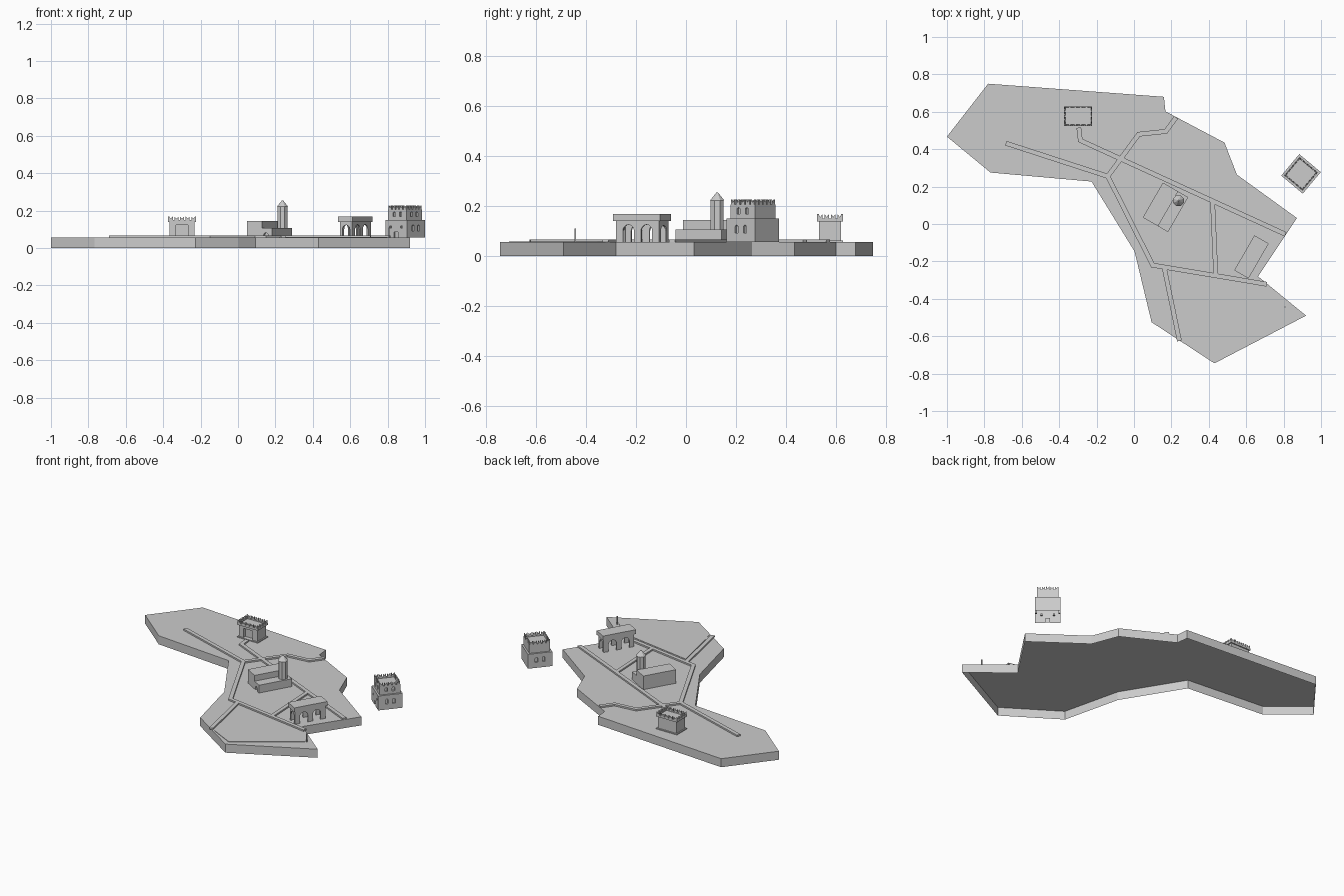
import bpy, bmesh
from math import radians, cos, sin, pi
from mathutils import Matrix, Vector

if "Cube" in bpy.data.objects:
    bpy.data.objects.remove(bpy.data.objects["Cube"])

G = 0.056  # ground level


def prism(name, parts):
    """parts: list of (2D outline, low, high, matrix), joined into one object."""
    bm = bmesh.new()
    for pts, lo, hi, m in parts:
        a = [bm.verts.new(m @ Vector((x, y, lo))) for x, y in pts]
        b = [bm.verts.new(m @ Vector((x, y, hi))) for x, y in pts]
        bm.faces.new(a)
        bm.faces.new(b)
        for i in range(len(pts)):
            j = (i + 1) % len(pts)
            bm.faces.new((a[i], a[j], b[j], b[i]))
    bmesh.ops.recalc_face_normals(bm, faces=bm.faces)
    me = bpy.data.meshes.new(name)
    bm.to_mesh(me)
    bm.free()
    ob = bpy.data.objects.new(name, me)
    bpy.context.collection.objects.link(ob)
    return ob


def open_bottom(ob):
    """Remove the lowest downward faces, leaving a shell."""
    bm = bmesh.new()
    bm.from_mesh(ob.data)
    low = min(v.co.z for v in bm.verts) + 1e-4
    bmesh.ops.delete(bm, geom=[f for f in bm.faces if all(v.co.z < low for v in f.verts)], context='FACES')
    bm.to_mesh(ob.data)
    bm.free()


def rect(x0, x1, y0, y1):
    return [(x0, y0), (x1, y0), (x1, y1), (x0, y1)]


def box(sx, sy):
    return rect(-sx / 2, sx / 2, -sy / 2, sy / 2)


def arch(w, spring, bottom=0.0, n=8):
    r = w / 2
    return [(-r, bottom), (r, bottom)] + [(r * cos(pi * i / n), spring + r * sin(pi * i / n)) for i in range(n + 1)]


def place(x, y, deg):
    return Matrix.Translation((x, y, 0)) @ Matrix.Rotation(radians(deg), 4, 'Z')


def wall(m, turn, dist, along=0.0, z=0.0):
    """Frame on a wall: local x along it, y up, z outward; turn 0 faces local -y."""
    return (m @ Matrix.Rotation(radians(turn), 4, 'Z') @ Matrix.Translation((along, -dist, z))
            @ Matrix.Rotation(pi / 2, 4, 'X'))


def cut(ob, parts):
    cutter = prism("cutter", parts)
    mod = ob.modifiers.new("openings", 'BOOLEAN')
    mod.operation, mod.solver, mod.object = 'DIFFERENCE', 'EXACT', cutter
    bpy.context.view_layer.objects.active = ob
    bpy.ops.object.modifier_apply(modifier=mod.name)
    bpy.data.objects.remove(cutter)


def road(name, pts, w=0.025):
    p = [Vector(q) for q in pts]
    left, right = [], []
    for i, c in enumerate(p):
        d0 = (c - p[i - 1]).normalized() if i else (p[1] - c).normalized()
        d1 = (p[i + 1] - c).normalized() if i < len(p) - 1 else d0
        t = (d0 + d1).normalized()
        n = Vector((-t.y, t.x)) * (w / 2 / max(t.dot(d0), 0.3))
        left.append(tuple(c + n))
        right.append(tuple(c - n))
    open_bottom(prism(name, [(left + right[::-1], G, 0.066, Matrix())]))


def battlements(name, m, sx, sy, z, h, nx, ny):
    """Swallow-tail merlons round a rectangle."""
    parts = []
    for turn, length, dist, n in ((0, sx, sy / 2, nx), (180, sx, sy / 2, nx), (90, sy, sx / 2, ny), (270, sy, sx / 2, ny)):
        step = length / n
        w = step * 0.36
        prof = [(-w, -0.006), (w, -0.006), (w, h), (0, h * 0.4), (-w, h)]
        for i in range(n):
            parts.append((prof, -0.007, 0, wall(m, turn, dist, -length / 2 + step * (i + .5), z)))
    prism(name, parts)


# ground plate, open underneath
open_bottom(prism("ground", [([(-.78, .75), (.16, .68), (.168, .602), (.484, .435), (.55, .264), (.871, .032),
                               (.663, -.28), (.92, -.49), (.43, -.745), (.094, -.525), (.003, -.147),
                               (-.227, .227), (-.767, .275), (-1, .467)], 0, G, Matrix())]))
# low southern terrace and its marker post
open_bottom(prism("south_terrace", [([(.27, -.63), (.43, -.71), (.80, -.45), (.70, -.355), (.19, -.27)],
                                     G, .059, Matrix())]))
prism("post", [(box(.006, .006), G, .11, place(.807, -.443, 0))])

# roads
road("west_road", [(-.685, .432), (-.14, .255), (.10, -.22), (.71, -.322)])
road("long_road", [(-.295, .515), (-.287, .447), (.81, -.055)])
road("north_road", [(-.14, .255), (.025, .48), (.17, .495), (.225, .57)])
road("cross_road", [(.42, .12), (.437, -.265)])
road("south_road", [(.163, -.24), (.243, -.625)])

# small fort
F = place(-.299, .577, 0)
fort = prism("fort_body", [(box(.134, .09), G, .14, F)])
cut(fort, [(rect(-.033, .033, 0, .122), -.02, .02, wall(F, 0, .045))])
plinth = prism("fort_plinth", [(box(.15, .104), G, .062, F)])
parapet = prism("fort_parapet", [(box(.15, .104), .138, .150, F)])
cut(parapet, [(box(.134, .088), .143, .2, F)])
battlements("fort_merlons", F, .15, .104, .150, .018, 5, 4)

# church: tall nave, low aisle, octagonal bell tower
C = place(.047, .035, 60)
nave = prism("church_nave", [(rect(0, .215, -.094, 0), G, .145, C)])
aisle = prism("church_aisle", [(rect(0, .215, -.156, -.094), G, .107, C)])
cut(aisle, [(arch(.028, .068), -.012, .02, wall(C, -90, 0, .118))])
octagon = [(.028 * cos(pi / 4 * (i + .5)), .028 * sin(pi / 4 * (i + .5))) for i in range(8)]
prism("bell_tower", [(octagon, .1, .225, place(.238, .125, 0))])
bpy.ops.mesh.primitive_cone_add(vertices=8, radius1=.031, radius2=.003, depth=.032,
                                location=(.238, .125, .239), rotation=(0, 0, pi / 8))
bpy.context.object.name = "bell_tower_roof"

# arcaded hall: two arches on each long side, one at each end
A = place(.628, -.176, 60)
hall = prism("arcade_body", [(box(.20, .074), G, .145, A)])
cut(hall, [(box(.186, .060), .05, .138, A)])
for x in (-.042, .042):
    cut(hall, [(arch(.052, .1, .04), -.12, .03, wall(A, 0, .037, x))])
cut(hall, [(arch(.046, .1, .04), -.26, .03, wall(A, 90, .10))])
prism("arcade_roof", [(box(.216, .088), .14, .168, A)])

# square keep, standing apart
K = place(.893, .268, -40)
lower = prism("keep_lower", [(box(.150, .150), G, .150, K)])
upper = prism("keep_upper", [(box(.128, .128), .150, .207, K)])
for turn in (0, 90, 270):
    low, high = [], []
    for s in (-.022, .022):
        high.append((arch(.016, .186, .168), -.01, .02, wall(K, turn, .064, s)))
        if turn == 0:
            low.append((rect(-.007, .007, .106, .118), -.01, .02, wall(K, turn, .075, s * 1.7)))
        else:
            low.append((arch(.016, .116, .092), -.01, .02, wall(K, turn, .075, s)))
    if turn == 0:
        low.append((rect(-.014, .014, .04, .086), -.01, .02, wall(K, turn, .075)))
    cut(lower, low)
    if turn != 270:
        cut(upper, high)
cut(upper, [(box(.114, .114), .200, .25, K)])
battlements("keep_merlons", K, .128, .128, .207, .02, 5, 5)

# shells stand directly on the ground
for ob in (plinth, fort, nave, aisle, lower):
    open_bottom(ob)
